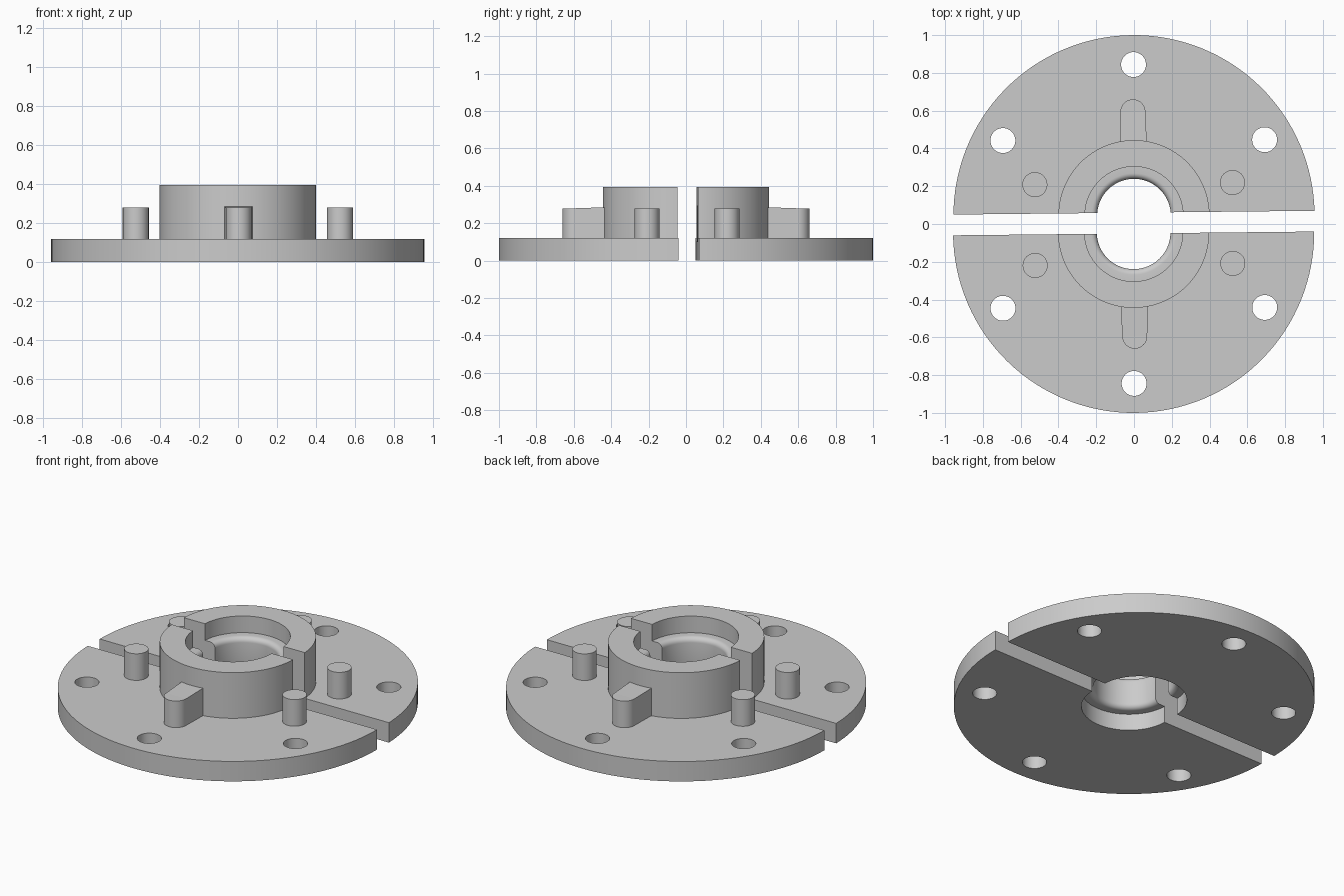
import bpy, bmesh
from math import sin, cos, pi, radians
from mathutils import Matrix, Vector

cube = bpy.data.objects.get("Cube")
if cube:
    bpy.data.objects.remove(cube)

# One grey for the whole part
grey = bpy.data.materials.new("plain_grey")
grey.use_nodes = True
grey.diffuse_color = (0.6, 0.6, 0.6, 1)
grey.node_tree.nodes["Principled BSDF"].inputs["Base Color"].default_value = (0.6, 0.6, 0.6, 1)

PLATE_R, PLATE_Z = 0.956, 0.12
HUB_R, HUB_Z = 0.40, 0.395
RECESS_R, BORE_R, ROUND = 0.26, 0.195, 0.03
RIDGE_LOW, RIDGE_HIGH = 0.10, 0.295
PEG_R, PEG_Z, PEG_RING = 0.066, 0.28, 0.55
HOLE_RING = 0.80
TILT = radians(0.6)


def make_object(name, bm, matrix):
    bmesh.ops.recalc_face_normals(bm, faces=bm.faces)
    mesh = bpy.data.meshes.new(name)
    bm.to_mesh(mesh)
    bm.free()
    mesh.materials.append(grey)
    obj = bpy.data.objects.new(name, mesh)
    bpy.context.collection.objects.link(obj)
    obj.matrix_world = matrix
    return obj


def add_cylinder(bm, ring, angle, radius, z0, z1):
    place = Matrix.Translation((ring * cos(angle), ring * sin(angle), (z0 + z1) / 2))
    bmesh.ops.create_cone(bm, cap_ends=True, segments=48, radius1=radius,
                          radius2=radius, depth=z1 - z0, matrix=place)


def smooth(obj):
    bpy.ops.object.select_all(action='DESELECT')
    obj.select_set(True)
    bpy.context.view_layer.objects.active = obj
    bpy.ops.object.shade_smooth_by_angle(angle=radians(30))


def flange(name, matrix, cut):
    # Lathed section: plate, hub, two recesses and a rounded inner ridge
    steps = [i * pi / 12 for i in range(7)]
    c = BORE_R + ROUND
    upper = [(c - ROUND * sin(a), RIDGE_HIGH - ROUND + ROUND * cos(a)) for a in steps]
    lower = [(c - ROUND * cos(a), RIDGE_LOW + ROUND - ROUND * sin(a)) for a in steps]
    section = [(RECESS_R, 0), (PLATE_R, 0), (PLATE_R, PLATE_Z), (HUB_R, PLATE_Z),
               (HUB_R, HUB_Z), (RECESS_R, HUB_Z), (RECESS_R, RIDGE_HIGH)]
    section += upper + lower + [(RECESS_R, RIDGE_LOW)]
    bm = bmesh.new()
    verts = [bm.verts.new((r, 0, z)) for r, z in section]
    edges = [bm.edges.new((v, verts[i - 1])) for i, v in enumerate(verts)]
    bmesh.ops.spin(bm, geom=verts + edges, cent=(0, 0, 0), axis=(0, 0, 1),
                   angle=2 * pi, steps=128)
    bmesh.ops.remove_doubles(bm, verts=bm.verts, dist=1e-5)
    # Keep one half and close the cut
    bmesh.ops.bisect_plane(bm, geom=bm.verts[:] + bm.edges[:] + bm.faces[:],
                           plane_co=(0, cut, 0), plane_no=(0, 1, 0), clear_inner=True)
    bmesh.ops.edgenet_fill(bm, edges=[e for e in bm.edges if e.is_boundary])
    obj = make_object(name, bm, matrix)

    # Bolt holes
    bm = bmesh.new()
    for degrees in (30, 90, 150):
        add_cylinder(bm, HOLE_RING, radians(degrees) - TILT * 0.7, PEG_R, -0.1, 0.3)
    cutter = make_object("hole_cutter", bm, matrix)
    cutter.hide_render = True
    mod = obj.modifiers.new("holes", 'BOOLEAN')
    mod.operation, mod.solver, mod.object = 'DIFFERENCE', 'EXACT', cutter
    bpy.context.view_layer.objects.active = obj
    bpy.ops.object.modifier_apply(modifier=mod.name)
    bpy.data.objects.remove(cutter)
    smooth(obj)


def peg(name, matrix, degrees):
    bm = bmesh.new()
    add_cylinder(bm, PEG_RING, radians(degrees), PEG_R, PLATE_Z - 0.02, PEG_Z)
    smooth(make_object(name, bm, matrix))


def rib(name, matrix):
    # Web from the middle peg into the hub wall, slightly wider and higher at the hub
    bm = bmesh.new()
    ends = [(PEG_RING, PEG_R, PEG_Z), (HUB_R - 0.03, PEG_R + 0.006, PEG_Z + 0.006)]
    for y, half, top in ends:
        for x in (-half, half):
            for z in (PLATE_Z - 0.02, top):
                bm.verts.new((x, y, z))
    bmesh.ops.convex_hull(bm, input=bm.verts[:])
    make_object(name, bm, matrix)


# Two facing halves, each turned very slightly
halves = {
    "back": (Matrix.Translation((0, 0.044, 0)) @ Matrix.Rotation(TILT, 4, 'Z'), 0.016),
    "front": (Matrix.Translation((-0.002, -0.044, 0)) @ Matrix.Rotation(pi + TILT, 4, 'Z'), 0.006),
}
for side, (matrix, cut) in halves.items():
    flange(side + "_flange", matrix, cut)
    for label, degrees in (("first", 18), ("middle", 90), ("last", 162)):
        peg(f"{side}_{label}_peg", matrix, degrees)
    rib(side + "_rib", matrix)
